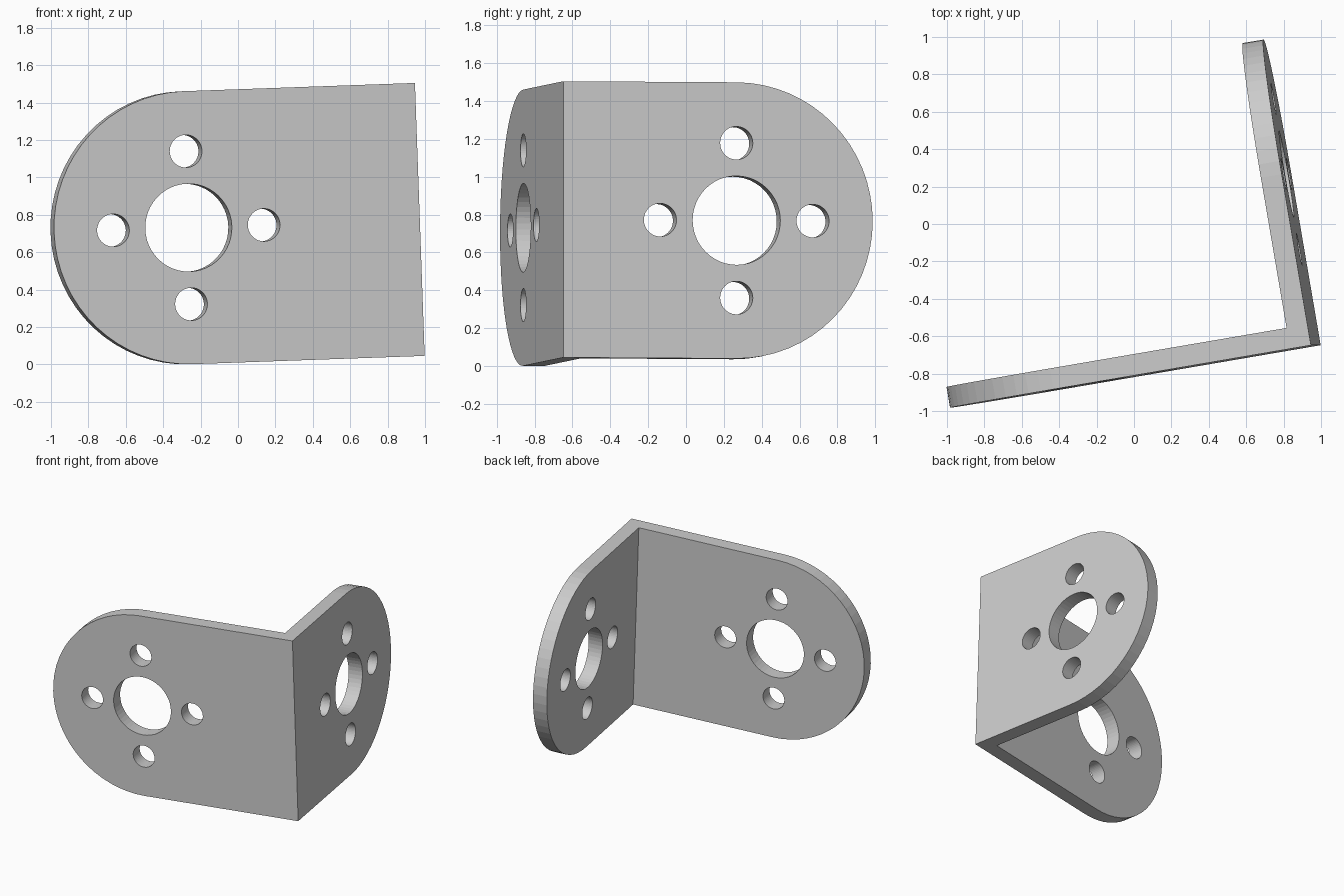
import bpy, bmesh
from math import sin, cos, pi, radians
from mathutils import Matrix, Vector

cube = bpy.data.objects.get("Cube")
if cube:
    bpy.data.objects.remove(cube, do_unlink=True)

RADIUS = 0.73          # rounded end, also half the plate width
THICK = 0.113
HOLE, BOLT, BOLT_RING = 0.235, 0.0875, 0.409
ARC_STEPS = 32

# Each leg: direction along the plate, direction into the bend, distance to the arc centre
LEGS = [(Vector((-1, 0, 0)), Vector((0, 1, 0)), 1.255),
        (Vector((0, 1, 0)), Vector((-1, 0, 0)), 0.928)]
UP = Vector((0, 0, 1))


def new_object(name, bm):
    bmesh.ops.recalc_face_normals(bm, faces=bm.faces)
    mesh = bpy.data.meshes.new(name)
    bm.to_mesh(mesh)
    bm.free()
    obj = bpy.data.objects.new(name, mesh)
    bpy.context.collection.objects.link(obj)
    return obj


def add_leg(bm, along, inward, reach):
    """Round-ended plate, mitred and left open where it meets the other leg."""
    arc = [(reach + RADIUS * cos(a), RADIUS * sin(a))
           for a in (-pi / 2 + pi * i / ARC_STEPS for i in range(ARC_STEPS + 1))]

    def face_loop(depth):
        outline = [(depth, -RADIUS)] + arc + [(depth, RADIUS)]
        return [bm.verts.new(along * u + UP * v + inward * depth) for u, v in outline]

    outer, inner = face_loop(0), face_loop(THICK)
    bm.faces.new(outer)
    bm.faces.new(inner)
    for i in range(len(outer) - 1):
        bm.faces.new((outer[i], outer[i + 1], inner[i + 1], inner[i]))


def add_hole(bm, along, inward, u, v, radius):
    """Cylinder crossing the plate at (u, v)."""
    place = Matrix.Translation(along * u + UP * v + inward * THICK / 2)
    turn = UP.rotation_difference(inward).to_matrix().to_4x4()
    bmesh.ops.create_cone(bm, cap_ends=True, segments=48, radius1=radius, radius2=radius,
                          depth=THICK * 2, matrix=place @ turn)


# Bent plate
body = bmesh.new()
for leg in LEGS:
    add_leg(body, *leg)
bmesh.ops.remove_doubles(body, verts=body.verts, dist=0.0001)
bracket = new_object("angle_bracket", body)

# Centre hole and four bolt holes in each leg
holes = bmesh.new()
for along, inward, reach in LEGS:
    add_hole(holes, along, inward, reach, 0, HOLE)
    for du, dv in ((1, 0), (-1, 0), (0, 1), (0, -1)):
        add_hole(holes, along, inward, reach + du * BOLT_RING, dv * BOLT_RING, BOLT)
cutter = new_object("hole_cutter", holes)
cutter.hide_render = True

cut = bracket.modifiers.new("holes", 'BOOLEAN')
cut.operation = 'DIFFERENCE'
cut.solver = 'EXACT'
cut.object = cutter
bpy.context.view_layer.objects.active = bracket
bracket.select_set(True)
bpy.ops.object.modifier_apply(modifier=cut.name)
bpy.data.objects.remove(cutter, do_unlink=True)

# Turned and slightly tilted stance
bracket.matrix_world = (Matrix.Translation((0.972, -0.648, 0.775))
                        @ Matrix.Rotation(radians(-2.04), 4, 'Y')
                        @ Matrix.Rotation(radians(9.7), 4, 'Z'))
